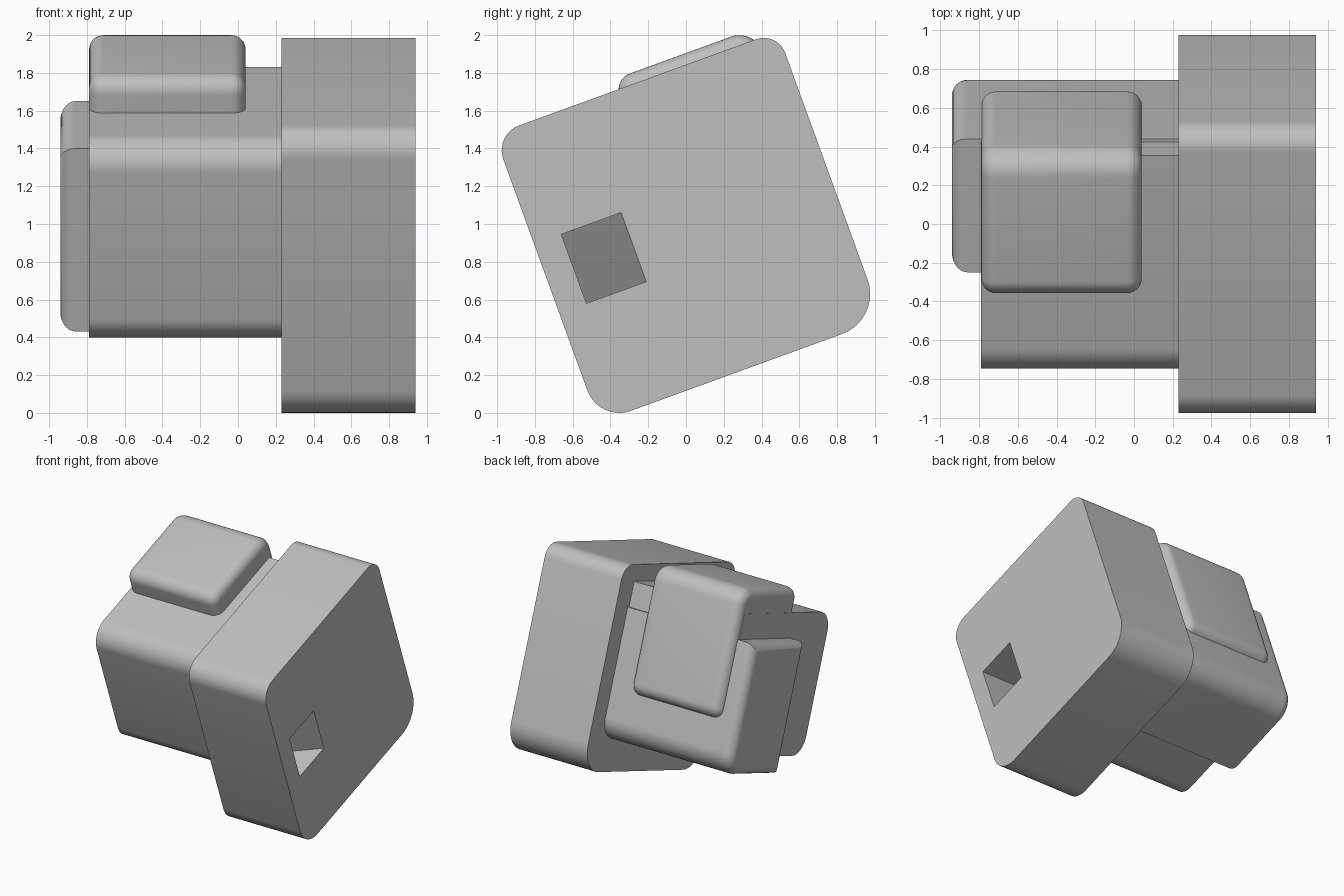
import bpy
import bmesh
from math import cos, sin, pi, radians
from mathutils import Matrix, Vector

cube = bpy.data.objects.get("Cube")
if cube:
    bpy.data.objects.remove(cube, do_unlink=True)

TILT = Matrix.Rotation(radians(20), 4, "X")

grey = bpy.data.materials.new("plain grey")
grey.use_nodes = True
grey.diffuse_color = (0.52, 0.52, 0.52, 1)
grey.node_tree.nodes["Principled BSDF"].inputs["Base Color"].default_value = (0.52, 0.52, 0.52, 1)


def rounded_outline(u0, u1, v0, v1, radii, steps=10):
    """Rectangle outline; radii run front-bottom, back-bottom, back-top, front-top."""
    corners = [(u0, v0, 1, 1), (u1, v0, -1, 1), (u1, v1, -1, -1), (u0, v1, 1, -1)]
    points = []
    for i, ((u, v, su, sv), r) in enumerate(zip(corners, radii)):
        if r == 0:
            points.append((u, v))
            continue
        for k in range(steps + 1):
            a = pi + i * pi / 2 + k / steps * pi / 2
            points.append((u + su * r + r * cos(a), v + sv * r + r * sin(a)))
    return points


def prism(name, points, direction, fillet=0, ends=()):
    """Extrude a flat outline, fillet the chosen x ends, then tilt it."""
    bm = bmesh.new()
    base = bm.faces.new([bm.verts.new(p) for p in points])
    top = bmesh.ops.extrude_face_region(bm, geom=[base], use_keep_orig=True)
    moved = [g for g in top["geom"] if isinstance(g, bmesh.types.BMVert)]
    bmesh.ops.translate(bm, verts=moved, vec=Vector(direction))
    bmesh.ops.recalc_face_normals(bm, faces=bm.faces[:])
    if fillet:
        rims = [e for e in bm.edges
                if any(all(abs(v.co.x - x) < 1e-4 for v in e.verts) for x in ends)]
        bmesh.ops.bevel(bm, geom=rims, offset=fillet, segments=8, profile=0.5,
                        affect="EDGES", clamp_overlap=True)
    bm.transform(TILT)
    mesh = bpy.data.meshes.new(name)
    bm.to_mesh(mesh)
    bm.free()
    mesh.materials.append(grey)
    obj = bpy.data.objects.new(name, mesh)
    bpy.context.collection.objects.link(obj)
    return obj


def block(name, x0, x1, u0, u1, v0, v1, radii, fillet=0, ends=()):
    outline = rounded_outline(u0, u1, v0, v1, radii)
    return prism(name, [(x0, u, v) for u, v in outline], (x1 - x0, 0, 0), fillet, ends)


# Large side slab with a wedge-shaped pocket
slab = block("side_slab", 0.23, 0.94, -0.45, 1.145, 0.11, 1.732, (0.18, 0.225, 0.12, 0.14))
wedge = [(0.94, 0.04, 0.725), (1.0, 0.04, 0.725), (1.0, -0.297, 0.725), (0.32, -0.297, 0.725)]
cutter = prism("pocket_cutter", wedge, (0, 0, 0.389))
cutter.hide_render = True
cut = slab.modifiers.new("pocket", "BOOLEAN")
cut.operation = "DIFFERENCE"
cut.solver = "EXACT"
cut.object = cutter
bpy.context.view_layer.objects.active = slab
bpy.ops.object.modifier_apply(modifier=cut.name)
bpy.data.objects.remove(cutter, do_unlink=True)

# Main body, rear block and raised rounded cap
body = block("main_body", -0.79, 0.24, -0.26, 0.96, 0.475, 1.60, (0.15, 0, 0, 0.156))
rear = block("rear_block", -0.94, 0.24, 0.244, 0.978, 0.37, 1.40, (0, 0.17, 0, 0),
             0.08, (-0.94,))
cap = block("raised_cap", -0.788, 0.04, 0.245, 1.035, 0.77, 1.79, (0.09, 0.09, 0.13, 0.09),
            0.075, (-0.788, 0.04))

# Smooth the fillets, keep hard edges
for obj in bpy.context.selected_objects:
    obj.select_set(False)
for obj in (slab, body, rear, cap):
    obj.select_set(True)
bpy.context.view_layer.objects.active = slab
bpy.ops.object.shade_smooth_by_angle(angle=radians(30))
